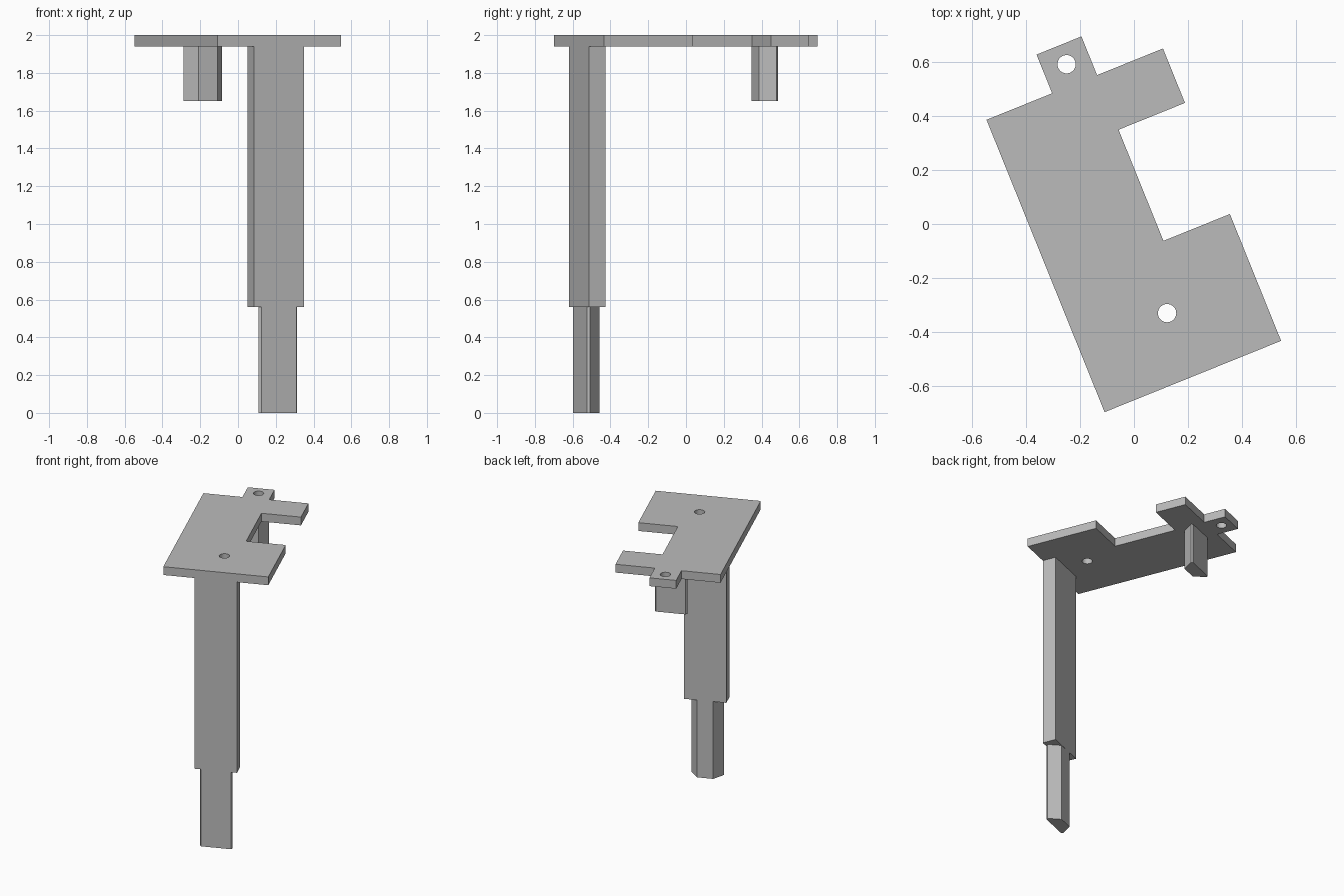
import bpy
from math import radians, sin, cos, tau

cube = bpy.data.objects.get("Cube")
if cube:
    bpy.data.objects.remove(cube)

grey = bpy.data.materials.new("plain grey")
grey.use_nodes = True
colour = (0.5, 0.5, 0.5, 1)
grey.diffuse_color = colour
grey.node_tree.nodes["Principled BSDF"].inputs["Base Color"].default_value = colour

TURN = radians(22)      # the whole bracket is turned about z
MID = -0.01             # shared centre line of holes, leg and peg


def prism(name, outlines, bottom, top):
    """Extrude an outline upward; any further outlines become holes."""
    curve = bpy.data.curves.new(name, "CURVE")
    curve.dimensions = "2D"
    curve.fill_mode = "BOTH"
    curve.extrude = (top - bottom) / 2
    for points in outlines:
        spline = curve.splines.new("POLY")
        spline.points.add(len(points) - 1)
        for point, (x, y) in zip(spline.points, points):
            point.co = (x, y, 0, 1)
        spline.use_cyclic_u = True
    obj = bpy.data.objects.new(name, curve)
    bpy.context.collection.objects.link(obj)
    obj.location.z = (top + bottom) / 2
    obj.rotation_euler.z = TURN
    bpy.ops.object.select_all(action="DESELECT")
    obj.select_set(True)
    bpy.context.view_layer.objects.active = obj
    bpy.ops.object.convert(target="MESH")
    obj = bpy.context.object
    obj.data.materials.clear()
    obj.data.materials.append(grey)
    bpy.ops.object.shade_smooth_by_angle(angle=radians(30))
    return obj


def circle(x, y, radius, sides=32):
    return [(x + radius * cos(tau * i / sides), y + radius * sin(tau * i / sides))
            for i in range(sides)]


def mirrored(half, y, direction):
    """Full section from one side, measured from its wide flat face."""
    right = [(MID + a, y + direction * b) for a, b in half]
    left = [(MID - a, y + direction * b) for a, b in reversed(half)]
    return right + left


# Top plate with two prongs, a small tab and two holes
plate = [(-0.363, -0.607), (0.344, -0.607), (0.344, -0.099), (0.078, -0.099),
         (0.078, 0.346), (0.344, 0.346), (0.344, 0.564), (0.08, 0.564),
         (0.08, 0.719), (-0.1, 0.719), (-0.1, 0.564), (-0.363, 0.564)]
prism("top_plate", [plate, circle(MID, 0.644, 0.034), circle(MID, -0.353, 0.034)],
      1.94, 2.0)

# Long leg with a plain rectangular section
prism("leg", [mirrored([(0.143, 0), (0.143, 0.095)], -0.607, 1)], 0.56, 1.94)

# Chamfered foot and short peg share one section, facing opposite ways
section = [(0.1, 0), (0.11, 0.012), (0.055, 0.088)]
prism("foot", [mirrored(section, -0.601, 1)], 0, 0.56)
prism("peg", [mirrored(section, 0.488, -1)], 1.65, 1.94)
